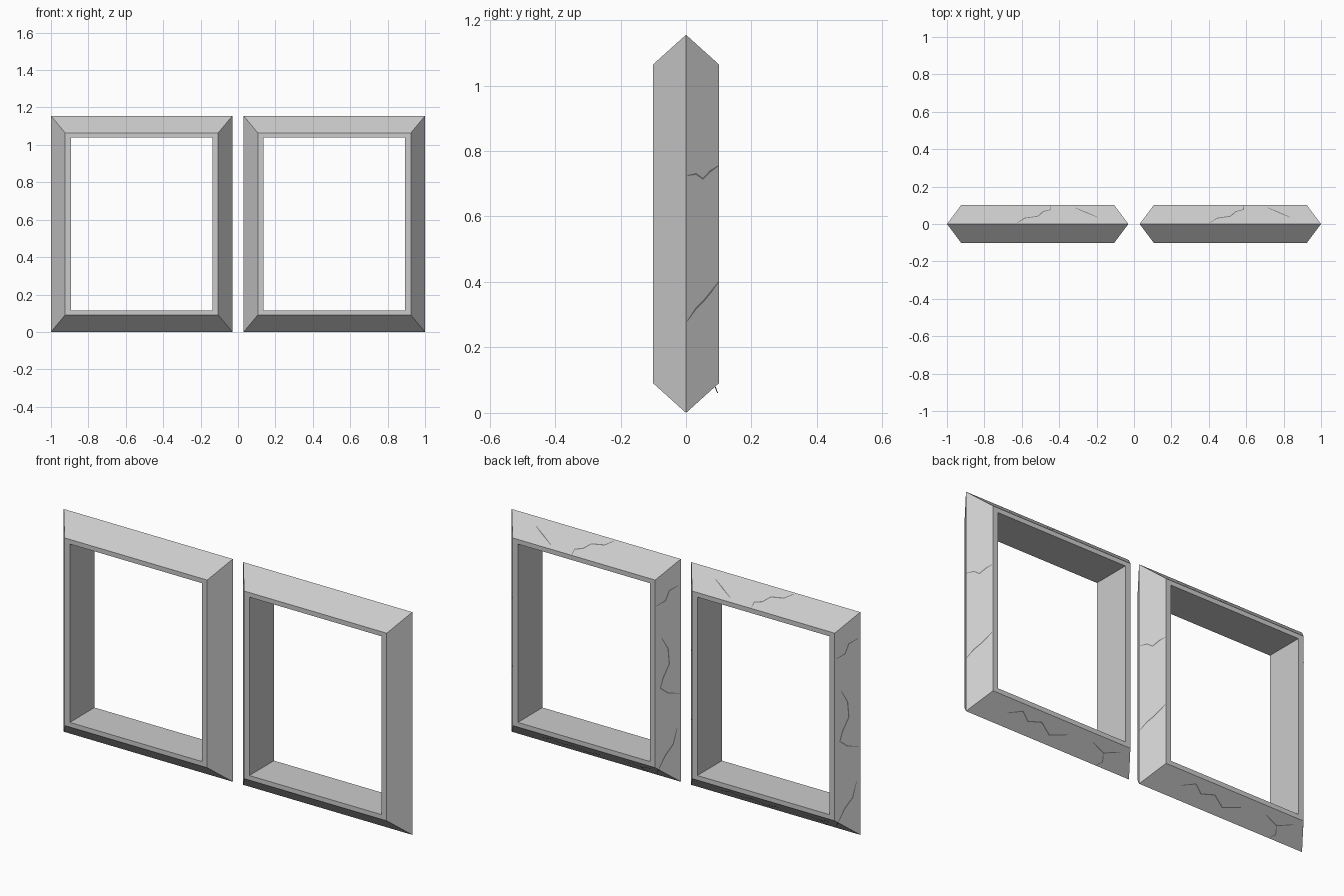
import bpy, bmesh
from mathutils import Vector

cube = bpy.data.objects.get("Cube")
if cube:
    bpy.data.objects.remove(cube, do_unlink=True)

W, H, D = 0.97, 1.155, 0.101     # frame width, height, half depth
BX, BZ = 0.076, 0.091            # bevel inset at sides, at top and bottom


def material(name, value):
    m = bpy.data.materials.new(name)
    m.use_nodes = True
    colour = (value, value, value, 1)
    m.diffuse_color = colour
    m.node_tree.nodes["Principled BSDF"].inputs["Base Color"].default_value = colour
    return m


stone = material("grey stone", 0.6)
dark = material("dark crack", 0.2)


def make_object(name, bm, mat, x):
    mesh = bpy.data.meshes.new(name)
    bm.to_mesh(mesh)
    bm.free()
    mesh.materials.append(mat)
    ob = bpy.data.objects.new(name, mesh)
    ob.location.x = x
    bpy.context.collection.objects.link(ob)


def build_frame(name, x):
    # mitred section: outer ridge, front lip, opening, back lip
    section = [(0, 0, 0), (BX, BZ, -D), (0.106, 0.115, -D),
               (0.106, 0.115, D), (BX, BZ, D)]
    bm = bmesh.new()
    rings = []
    for ix, iz, y in section:
        a, b, top = W / 2 - ix, iz, H - iz
        rings.append([bm.verts.new(p) for p in
                      ((-a, y, b), (a, y, b), (a, y, top), (-a, y, top))])
    for i, ring in enumerate(rings):
        nxt = rings[(i + 1) % len(rings)]
        for j in range(4):
            k = (j + 1) % 4
            bm.faces.new((ring[j], ring[k], nxt[k], nxt[j]))
    bmesh.ops.recalc_face_normals(bm, faces=bm.faces)
    make_object(name, bm, stone, x)


def on_bevel(side, s, t):
    # s runs along the bar, t from the ridge to the back edge
    if side in ("left", "right"):
        sign = 1 if side == "left" else -1
        n = Vector((sign * D, BX, 0)).normalized()
        p = Vector((sign * (W / 2 - BX * t), D * t, s))
    else:
        sign = 1 if side == "top" else -1
        n = Vector((0, BZ, sign * D)).normalized()
        p = Vector((s, D * t, H - BZ * t if sign > 0 else BZ * t))
    return p + n * 0.0015, n


def build_crack(name, x, side, path, width=0.006):
    # thin ribbon lying on a rear bevel, tapered at its ends
    spots = [on_bevel(side, s, t) for s, t in path]
    bm = bmesh.new()
    pairs = []
    for i, (p, n) in enumerate(spots):
        before, after = spots[max(i - 1, 0)][0], spots[min(i + 1, len(spots) - 1)][0]
        w = width * (0.25 if i in (0, len(spots) - 1) else 0.5)
        off = n.cross((after - before).normalized()) * w
        pairs.append((bm.verts.new(p - off), bm.verts.new(p + off)))
    for (a, b), (c, d) in zip(pairs, pairs[1:]):
        f = bm.faces.new((a, c, d, b))
        f.normal_update()
        if f.normal.dot(spots[0][1]) < 0:
            f.normal_flip()
    make_object(name, bm, dark, x)


cracks = [
    ("left", [(.725, .03), (.73, .3), (.715, .5), (.74, .75), (.755, .97)]),
    ("left", [(.28, .03), (.32, .3), (.345, .55), (.37, .75), (.4, .97)]),
    ("top", [(-.11, .05), (-.07, .3), (0, .4), (.03, .65), (.07, .75), (.07, .97)]),
    ("top", [(.2, .85), (.26, .6), (.32, .35)]),
    ("right", [(1.02, .1), (1, .45), (.95, .6), (.93, .95)]),
    ("right", [(.76, .75), (.7, .5), (.62, .45), (.55, .7), (.5, .8),
               (.47, .5), (.46, .05)]),
    ("right", [(.28, .15), (.2, .3), (.15, .6), (.06, .95)]),
    ("bottom", [(.28, .5), (.21, .75), (.16, .5), (.09, .65), (.02, .35), (-.07, .6)]),
    ("bottom", [(-.21, .7), (-.29, .5), (-.37, .75)]),
    ("bottom", [(-.29, .5), (-.31, .2), (-.29, .05)]),
]

for label, x in (("left", 1 - W / 2), ("right", W / 2 - 1)):
    build_frame(label + "_frame", x)
    for i, (side, path) in enumerate(cracks):
        build_crack(f"{label}_frame_{side}_crack_{i}", x, side, path)
